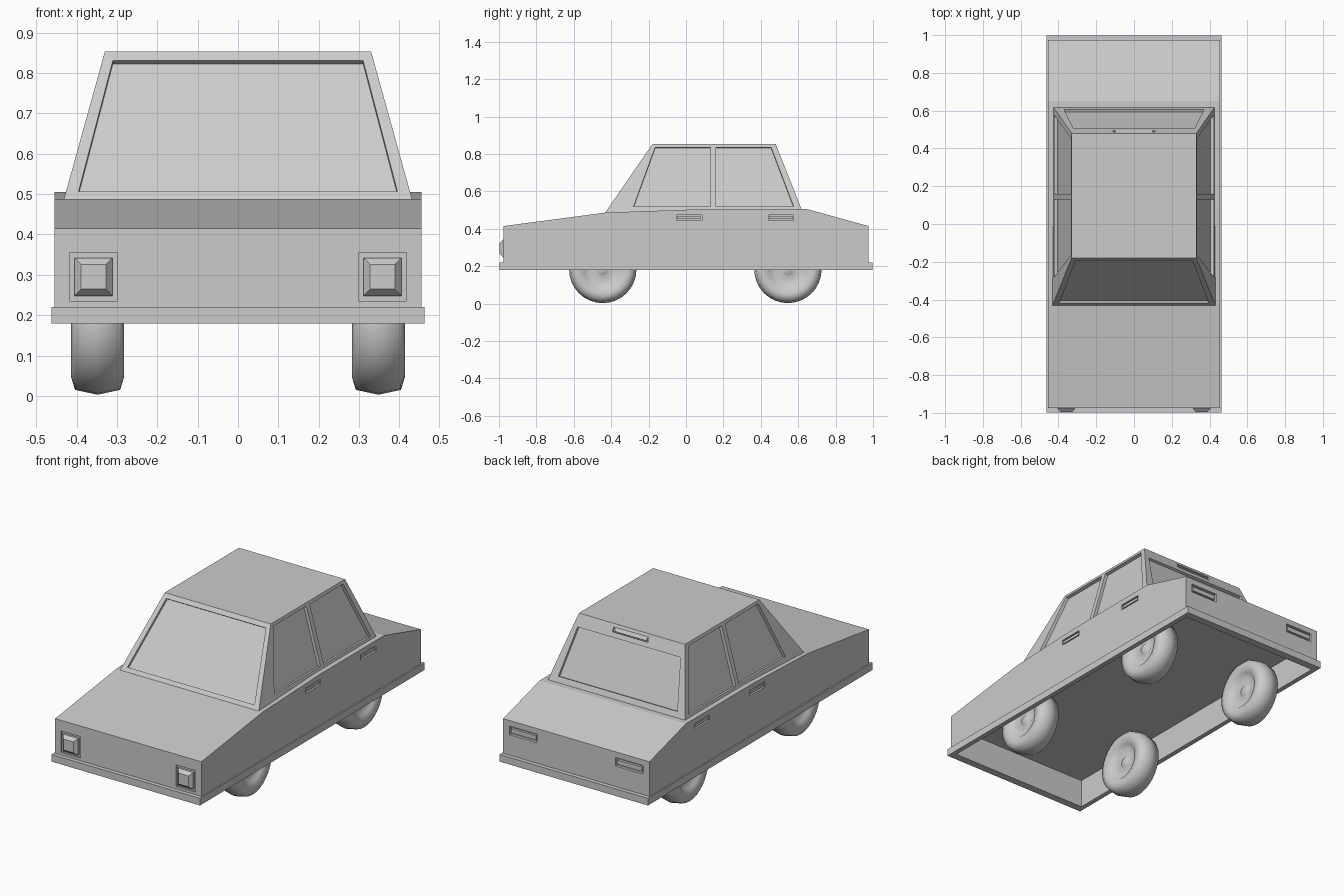
import bpy, bmesh, math
from mathutils import Vector

if "Cube" in bpy.data.objects:
    bpy.data.objects.remove(bpy.data.objects["Cube"], do_unlink=True)

grey = bpy.data.materials.new("plain_grey")
grey.use_nodes = True
grey.diffuse_color = (0.6, 0.6, 0.6, 1)
grey.node_tree.nodes["Principled BSDF"].inputs["Base Color"].default_value = (0.6, 0.6, 0.6, 1)


def make(name, bm):
    bmesh.ops.recalc_face_normals(bm, faces=bm.faces[:])
    mesh = bpy.data.meshes.new(name)
    bm.to_mesh(mesh)
    bm.free()
    mesh.materials.append(grey)
    obj = bpy.data.objects.new(name, mesh)
    bpy.context.collection.objects.link(obj)
    return obj


def loft(name, low, high):
    """Closed solid between two matching outlines."""
    bm = bmesh.new()
    a = [bm.verts.new(p) for p in low]
    b = [bm.verts.new(p) for p in high]
    bm.faces.new(a)
    bm.faces.new(b)
    for i in range(len(a)):
        j = (i + 1) % len(a)
        bm.faces.new((a[i], a[j], b[j], b[i]))
    return make(name, bm)


def box(name, x, y, z0, z1):
    ring = [(-x, -y), (x, -y), (x, y), (-x, y)]
    return loft(name, [(*p, z0) for p in ring], [(*p, z1) for p in ring])


def slab(name, quad, lo, hi, base=1, top=1):
    """Solid on a surface quad, from offset lo to hi along its outward normal."""
    q = [Vector(p) for p in quad]
    c = sum(q, Vector()) / 4
    n = (q[2] - q[0]).cross(q[3] - q[1]).normalized()
    if n.dot(c - Vector((0, 0, 0.4))) < 0:
        n = -n
    return loft(name, [c + (p - c) * base + n * lo for p in q],
                [c + (p - c) * top + n * hi for p in q])


def cut(obj, cutter):
    cutter.hide_render = True
    mod = obj.modifiers.new("cut", "BOOLEAN")
    mod.operation = "DIFFERENCE"
    mod.solver = "EXACT"
    mod.object = cutter
    bpy.context.view_layer.objects.active = obj
    bpy.ops.object.modifier_apply(modifier=mod.name)
    bpy.data.objects.remove(cutter, do_unlink=True)


def recess(obj, quad, depth):
    cut(obj, slab("cutter", quad, -depth, depth))


def barred_slot(obj, name, quad, depth=0.015):
    """Recess with a slim bar sitting inside it."""
    recess(obj, quad, depth)
    c = sum((Vector(p) for p in quad), Vector()) / 4
    inner = []
    for p in quad:
        d = Vector(p) - c
        inner.append(c + Vector((d.x * 0.9, d.y * 0.9, d.z * 0.5)))
    slab(name, inner, -depth - 0.003, -0.002)


# Lower body from a side profile, hollow underneath
side = [(-0.975, 0.2), (-0.975, 0.415), (-0.43, 0.487), (0.08, 0.505),
        (0.65, 0.505), (0.975, 0.415), (0.975, 0.2)]
body = loft("body", [(-0.455, y, z) for y, z in side], [(0.455, y, z) for y, z in side])
bumper = box("bumper_band", 0.462, 0.998, 0.18, 0.22)
for part in (body, bumper):
    cut(part, box("cavity", 0.435, 0.955, 0.1, 0.34))

# Cabin with sloping walls
ROOF = 0.853


def wall(z):
    """Half width, front y and rear y of the cabin at a height."""
    k = (ROOF - z) / 0.353
    return 0.33 + 0.098 * k, -0.18 - 0.243 * k, 0.48 + 0.14 * k


def ring(z):
    x, f, r = wall(z)
    return [(-x, f, z), (x, f, z), (x, r, z), (-x, r, z)]


cabin = loft("cabin", ring(0.47), ring(ROOF))


def cross_quad(x_low, z_low, x_high, z_high, end):
    yl, yh = wall(z_low)[end], wall(z_high)[end]
    return [(-x_low, yl, z_low), (x_low, yl, z_low), (x_high, yh, z_high), (-x_high, yh, z_high)]


recess(cabin, cross_quad(0.395, 0.507, 0.31, 0.831, 1), 0.014)
recess(cabin, cross_quad(0.37, 0.535, 0.32, 0.787, 2), 0.014)
barred_slot(cabin, "high_brake_light", cross_quad(0.11, 0.812, 0.11, 0.836, 2), 0.01)

windows = [[(-0.28, 0.52), (0.13, 0.52), (0.13, 0.836), (-0.165, 0.836)],
           [(0.16, 0.52), (0.575, 0.52), (0.455, 0.836), (0.16, 0.836)]]

for s, label in ((1, "left"), (-1, "right")):
    # Side windows
    for win in windows:
        recess(cabin, [(s * wall(z)[0], y, z) for y, z in win], 0.018)

    # Door handles
    for y, door in ((0.017, "front"), (0.508, "rear")):
        barred_slot(body, f"{label}_{door}_door_handle",
                    [(s * 0.455, y + a, 0.46 + b) for a, b in
                     ((-0.068, -0.015), (0.068, -0.015), (0.068, 0.015), (-0.068, 0.015))])

    # Headlights: bevelled block in a square recess
    def square(h):
        return [(s * 0.358 + a * h, -0.975, 0.295 + b * h)
                for a, b in ((-1, -1), (1, -1), (1, 1), (-1, 1))]
    recess(body, square(0.06), 0.01)
    slab(f"{label}_headlight_base", square(0.047), -0.012, 0.002)
    slab(f"{label}_headlight", square(0.047), 0.002, 0.021, 1, 0.65)

    # Tail lights
    barred_slot(body, f"{label}_tail_light",
                [(s * x, 0.975, z) for x, z in
                 ((0.245, 0.335), (0.415, 0.335), (0.415, 0.383), (0.245, 0.383))])

# Wheels: rounded tyre and dished hub turned around the axle
half = [(0.0, 0.042), (0.025, 0.042), (0.036, 0.03), (0.06, 0.04), (0.082, 0.034),
        (0.098, 0.052), (0.135, 0.066), (0.168, 0.056), (0.18, 0.0)]
profile = half + [(r, -w) for r, w in reversed(half[:-1])]
for s, label in ((1, "left"), (-1, "right")):
    for y, end in ((-0.445, "front"), (0.545, "rear")):
        bm = bmesh.new()
        pts = [bm.verts.new((w, 0, r)) for r, w in profile]
        edges = [bm.edges.new(e) for e in zip(pts, pts[1:])]
        bmesh.ops.spin(bm, geom=pts + edges, cent=(0, 0, 0), axis=(1, 0, 0),
                       angle=math.tau, steps=32, use_merge=False)
        bmesh.ops.remove_doubles(bm, verts=bm.verts[:], dist=0.0005)
        wheel = make(f"{end}_{label}_wheel", bm)
        wheel.location = (s * 0.348, y, 0.183)
        wheel.data.shade_smooth()
